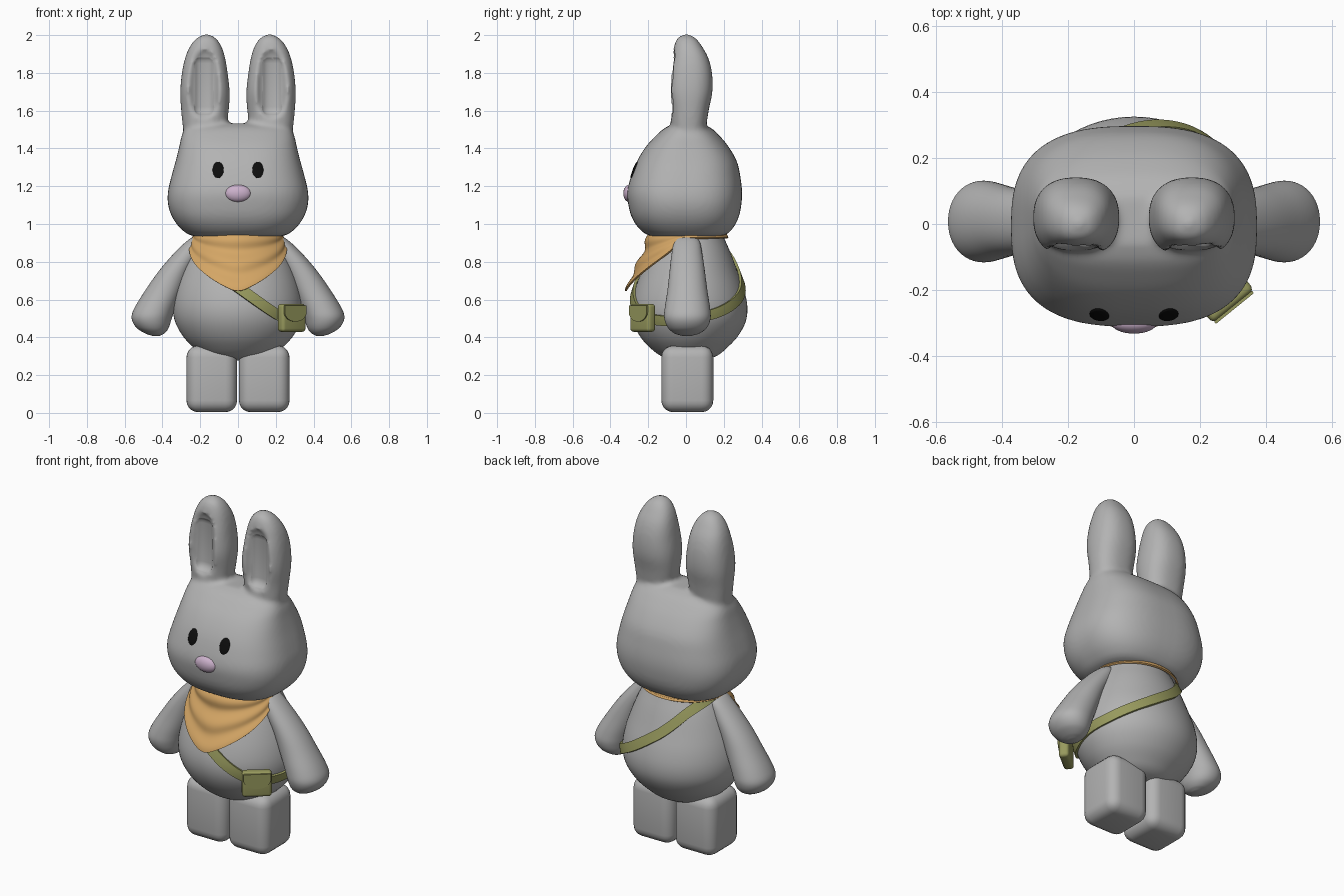
import bpy, bmesh, math
from mathutils import Matrix, Vector

if "Cube" in bpy.data.objects:
    bpy.data.objects.remove(bpy.data.objects["Cube"])


def material(name, rgb):
    m = bpy.data.materials.new(name)
    m.diffuse_color = (*rgb, 1)
    m.use_nodes = True
    m.node_tree.nodes["Principled BSDF"].inputs["Base Color"].default_value = m.diffuse_color
    return m


GREY = material("soft grey", (0.45, 0.45, 0.45))
BLACK = material("eye black", (0.004, 0.004, 0.004))
PINK = material("nose pink", (0.60, 0.44, 0.60))
TAN = material("bandana tan", (0.66, 0.38, 0.13))
OLIVE = material("bag olive", (0.31, 0.32, 0.11))


def sample(table, t):
    """Smooth (Hermite) lookup in rows sorted by their first value."""
    t = min(max(t, table[0][0]), table[-1][0])
    i = max(k for k in range(len(table) - 1) if table[k][0] <= t)
    a, b = table[i], table[i + 1]
    p, q = table[max(i - 1, 0)], table[min(i + 2, len(table) - 1)]
    h = b[0] - a[0]
    u = (t - a[0]) / h
    out = []
    for k in range(1, len(a)):
        ma = (b[k] - p[k]) / (b[0] - p[0]) * h
        mb = (q[k] - a[k]) / (q[0] - a[0]) * h
        out.append((2*u**3 - 3*u*u + 1)*a[k] + (u**3 - 2*u*u + u)*ma
                   + (3*u*u - 2*u**3)*b[k] + (u**3 - u*u)*mb)
    return out


def ring_point(row, a, z, n=2.0, off=0.0):
    """Point on a superellipse slice; a = 0 faces front, 90 degrees faces +x."""
    cx, hx, yf, yb = row
    s, c = math.sin(a), math.cos(a)
    x = math.copysign(abs(s) ** (2 / n), s) * (hx + off)
    y = math.copysign(abs(c) ** (2 / n), c) * ((yb - yf) / 2 + off)
    return Vector((cx + x, (yf + yb) / 2 - y, z))


def make(name, bm, mat):
    bmesh.ops.recalc_face_normals(bm, faces=bm.faces)
    me = bpy.data.meshes.new(name)
    bm.to_mesh(me)
    bm.free()
    me.materials.append(mat)
    ob = bpy.data.objects.new(name, me)
    bpy.context.collection.objects.link(ob)
    return ob


def finish(ob, angle=40):
    """Apply modifiers and shade smooth, keeping hard edges."""
    bpy.ops.object.select_all(action='DESELECT')
    ob.select_set(True)
    bpy.context.view_layer.objects.active = ob
    bpy.ops.object.convert(target='MESH')
    bpy.ops.object.shade_smooth_by_angle(angle=math.radians(angle))
    return ob


def loft(bm, table, n=2.0, side=1, seg=48, sub=4):
    """Closed skin through horizontal slices (z, centre x, half width, front y, back y)."""
    zs = [a[0] + (b[0] - a[0]) * k / sub for a, b in zip(table, table[1:]) for k in range(sub)]
    zs.append(table[-1][0])
    rings = []
    for z in zs:
        row = sample(table, z)
        row[0] *= side
        rings.append([bm.verts.new(ring_point(row, 2*math.pi*k/seg, z, n)) for k in range(seg)])
    for r, s in zip(rings, rings[1:]):
        for k in range(seg):
            bm.faces.new((r[k], r[(k+1) % seg], s[(k+1) % seg], s[k]))
    bm.faces.new(rings[0])
    bm.faces.new(rings[-1])


def box(name, centre, size, bevel, mat, turn=0.0, seg=5):
    bm = bmesh.new()
    bmesh.ops.create_cube(bm, size=1, matrix=Matrix.Diagonal((*size, 1)))
    bmesh.ops.bevel(bm, geom=bm.edges[:], offset=bevel, segments=seg, profile=0.5, affect='EDGES')
    bm.transform(Matrix.Translation(centre) @ Matrix.Rotation(turn, 4, 'Z'))
    return make(name, bm, mat)


def wrap(name, func, mat, thick, seg=144, rows=12):
    """Sheet wrapped right around the body; func(angle, t) gives its points."""
    bm = bmesh.new()
    g = [[bm.verts.new(func(2*math.pi*i/seg, j/rows)) for j in range(rows + 1)] for i in range(seg)]
    for i in range(seg):
        for j in range(rows):
            p, q = g[i], g[(i + 1) % seg]
            bm.faces.new((p[j], q[j], q[j+1], p[j+1]))
    ob = make(name, bm, mat)
    m = ob.modifiers.new("thickness", 'SOLIDIFY')
    m.thickness, m.offset = thick, 0
    return finish(ob)


# Head and ears, fused into one soft skin
HEAD = [(0.928, 0, .15, -.12, .12), (0.937, 0, .24, -.19, .195), (0.97, 0, .297, -.243, .242),
        (1.03, 0, .345, -.285, .277), (1.10, 0, .37, -.305, .293), (1.17, 0, .371, -.311, .297),
        (1.25, 0, .353, -.292, .288), (1.33, 0, .331, -.261, .270), (1.41, 0, .311, -.212, .225),
        (1.47, 0, .297, -.157, .175), (1.51, 0, .27, -.11, .13), (1.532, 0, .2, -.06, .08)]
EAR = [(1.40, .18, .09, -.06, .09), (1.5, .178, .112, -.078, .105), (1.6, .175, .126, -.085, .12),
       (1.7, .175, .131, -.102, .14), (1.8, .176, .121, -.095, .138), (1.88, .174, .106, -.077, .118),
       (1.94, .171, .084, -.063, .085), (1.985, .168, .05, -.045, .05), (2.004, .167, .015, -.012, .015)]
DISH = [(1.55, .18, .03, -.17, -.08), (1.6, .18, .078, -.19, -.05), (1.7, .181, .086, -.19, -.045),
        (1.8, .18, .084, -.19, -.045), (1.88, .178, .07, -.19, -.045), (1.925, .176, .03, -.17, -.06)]
bm = bmesh.new()
loft(bm, HEAD, 2.7, seg=64)
for s in (1, -1):
    loft(bm, EAR, 2.4, s)
head = make("head_and_ears", bm, GREY)
cutters = []


def remesh(ob, size):
    m = ob.modifiers.new("skin", 'REMESH')
    m.mode, m.voxel_size, m.use_smooth_shade = 'VOXEL', size, True


def cut(ob, cutter):
    cutter.hide_render = True
    cutters.append(cutter)
    m = ob.modifiers.new("cut", 'BOOLEAN')
    m.operation, m.object, m.solver = 'DIFFERENCE', cutter, 'EXACT'


remesh(head, 0.012)
for s in (1, -1):
    bm = bmesh.new()
    loft(bm, DISH, 2.4, s)
    cut(head, make("ear_dish_cutter", bm, GREY))
remesh(head, 0.011)
soft = head.modifiers.new("soften", 'SMOOTH')
soft.factor, soft.iterations = 0.5, 8
for s in (1, -1):
    pocket = box("ear_pocket_cutter", (.18*s, -.12, 1.735), (.122, .166, .33), .05, GREY)
    cut(head, pocket)
finish(head, 50)
for c in cutters:
    bpy.data.objects.remove(c)

# Body
BODY = [(0.278, 0, .09, -.07, .09), (0.30, 0, .17, -.13, .16), (0.34, 0, .228, -.185, .212),
        (0.40, 0, .287, -.24, .27), (0.48, 0, .332, -.28, .315), (0.56, 0, .345, -.29, .325),
        (0.65, 0, .333, -.272, .308), (0.75, 0, .302, -.235, .272), (0.85, 0, .26, -.193, .235),
        (0.93, 0, .22, -.168, .2), (0.98, 0, .2, -.15, .18)]
bm = bmesh.new()
loft(bm, BODY, 2.0, seg=64)
finish(make("body", bm, GREY), 60)

# Arms and legs
ARM = [(0.408, .435, .02, -.02, .03), (0.42, .44, .05, -.06, .07), (0.45, .452, .085, -.095, .11),
       (0.5, .457, .106, -.115, .13), (0.55, .442, .109, -.113, .128), (0.65, .39, .1, -.098, .113),
       (0.75, .334, .086, -.087, .1), (0.85, .262, .072, -.075, .085), (0.92, .213, .045, -.057, .066),
       (0.94, .2, .018, -.025, .03)]
for s, side in ((1, "left"), (-1, "right")):
    bm = bmesh.new()
    loft(bm, ARM, 2.1, s)
    finish(make(side + "_arm", bm, GREY), 60)
    finish(box(side + "_leg", (.139*s, .007, .18), (.268, .275, .352), .062, GREY), 60)


def face_point(x, z, off):
    _, hx, yf, yb = sample(HEAD, z)
    hy = (yb - yf) / 2
    return Vector((x, (yf + yb)/2 - hy * (1 - abs(x/hx)**2.7) ** (1/2.7) - off, z))


# Eyes: thin ovals lying on the face
for s, side in ((1, "left"), (-1, "right")):
    bm = bmesh.new()
    prev = None
    for r, off in ((.02, .006), (.5, .006), (.9, .005), (1, .003), (1.02, -.008)):
        ring = [bm.verts.new(face_point(.105*s + .029*r*math.sin(k*math.pi/16),
                                        1.286 + .043*r*math.cos(k*math.pi/16), off)) for k in range(32)]
        if prev:
            for k in range(32):
                bm.faces.new((prev[k], prev[(k+1) % 32], ring[(k+1) % 32], ring[k]))
        else:
            bm.faces.new(ring)
        prev = ring
    finish(make(side + "_eye", bm, BLACK), 60)

# Nose
bm = bmesh.new()
bmesh.ops.create_uvsphere(bm, u_segments=32, v_segments=20, radius=1,
                          matrix=Matrix.Translation((0, -.3, 1.162)) @ Matrix.Diagonal((.069, .032, .046, 1)))
finish(make("nose", bm, PINK), 60)


# Bandana: thin neck band that drops to a draped point in front
def bandana_point(a, t):
    d = abs((a + math.pi) % (2*math.pi) - math.pi)
    low = min(.925, .645 + .28 * (math.sqrt(d*d + .01) - .1) / math.radians(78))
    z = .95 + (low - .95) * t
    drape = min(1, (.95 - low) / .3)
    fold = .011 * math.sin(t * 15 - 1.2 * d) * drape * (1 - .5 * t)
    return ring_point(sample(BODY, z), a, z, 2, .016 + drape * (.012 + .014 * t) + fold)


wrap("bandana", bandana_point, TAN, .01, rows=28)

# Strap: angle in degrees, height along its loop from hip to opposite shoulder
STRAP = [(-30, .80), (0, .665), (35, .525), (60, .49), (90, .50), (120, .535), (150, .615), (180, .73),
         (215, .87), (250, .935), (270, .945), (300, .92), (330, .80), (360, .665), (395, .525)]


def strap_point(a, t):
    d = math.degrees(a)
    z = sample(STRAP, d)[0]
    slope = (sample(STRAP, d + 2)[0] - sample(STRAP, d - 2)[0]) / (math.radians(4) * .29)
    z += (t - .5) * .052 * math.sqrt(1 + slope * slope)
    return ring_point(sample(BODY, z), a, z, 2, .008)


wrap("strap", strap_point, OLIVE, .014, rows=4)

# Bag with a rounded flap on its outer face
TURN = math.radians(39)
CENTRE = Vector((.284, -.229, .503))
finish(box("bag", CENTRE, (.162, .055, .148), .018, OLIVE, TURN, 4))
bm = bmesh.new()
outline = [(-.074, .066), (.074, .066)]
outline += [(.074*math.cos(k*math.pi/16), .03 - .05*math.sin(k*math.pi/16)) for k in range(17)]
flap = bm.faces.new([bm.verts.new((x, -.0345, z)) for x, z in outline])
ext = bmesh.ops.extrude_face_region(bm, geom=[flap])
bmesh.ops.translate(bm, vec=(0, .009, 0), verts=[v for v in ext['geom'] if isinstance(v, bmesh.types.BMVert)])
bm.transform(Matrix.Translation(CENTRE) @ Matrix.Rotation(TURN, 4, 'Z'))
finish(make("bag_flap", bm, OLIVE))
